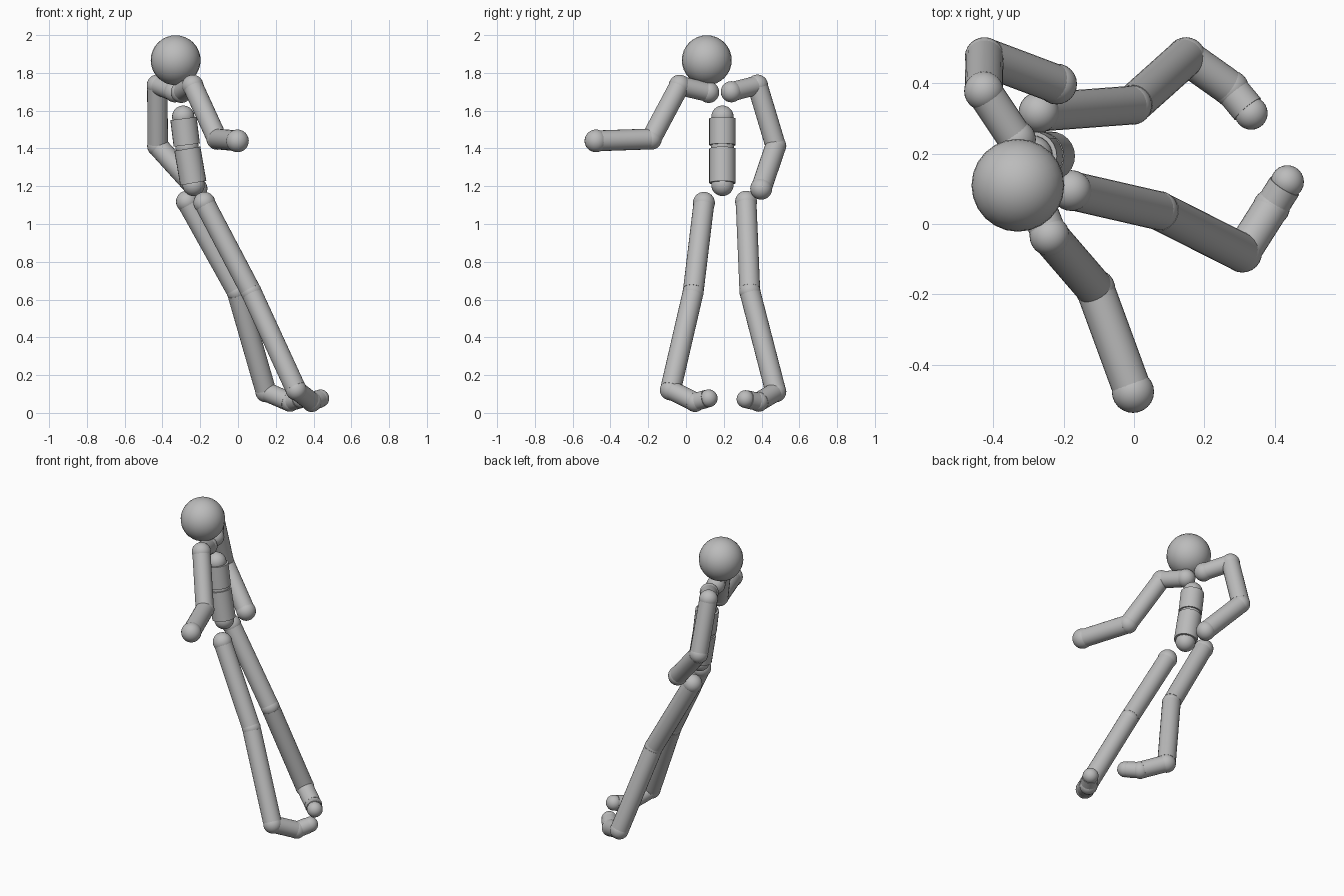
import bpy
from mathutils import Vector

if "Cube" in bpy.data.objects:
    bpy.data.objects.remove(bpy.data.objects["Cube"])

grey = bpy.data.materials.new("plain grey")
grey.diffuse_color = (0.5, 0.5, 0.5, 1)
grey.use_nodes = True
grey.node_tree.nodes["Principled BSDF"].inputs["Base Color"].default_value = grey.diffuse_color


def finish(name):
    ob = bpy.context.object
    ob.name = name
    ob.data.materials.append(grey)
    bpy.ops.object.shade_smooth_by_angle(angle=0.7)


def ball(name, p, r):
    bpy.ops.mesh.primitive_uv_sphere_add(segments=24, ring_count=16, radius=r, location=p)
    finish(name)


def rod(name, a, b, r, gap):
    # cylinder between two joints, stopping a little short of each
    a, b = Vector(a), Vector(b)
    d = b - a
    bpy.ops.mesh.primitive_cylinder_add(vertices=24, radius=r, depth=d.length - 2 * gap,
                                        location=(a + b) / 2)
    bpy.context.object.rotation_euler = d.to_track_quat('Z', 'Y').to_euler()
    finish(name)


def chain(side, joints, bones, gap=0.015):
    # joints: (name, position, ball radius); bones: (name, rod radius)
    for name, p, r in joints:
        ball(f"{side}_{name}", p, r)
    for (name, r), j, k in zip(bones, joints, joints[1:]):
        rod(f"{side}_{name}", j[1], k[1], r, gap)


# head
ball("head", (-0.33, 0.11, 1.867), 0.132)

# torso
chain("torso", [("chest_joint", (-0.29, 0.193, 1.568), 0.059),
                ("waist_joint", (-0.27, 0.193, 1.408), 0.062),
                ("pelvis_joint", (-0.235, 0.193, 1.207), 0.059)],
      [("upper_body", 0.07), ("lower_body", 0.07)], 0.01)

# arms
arm_bones = [("collar", 0.051), ("upper_arm", 0.054), ("forearm", 0.055)]
chain("right", [("collar_joint", (-0.30, 0.12, 1.697), 0.056),
                ("shoulder", (-0.24, -0.034, 1.733), 0.057),
                ("elbow", (-0.11, -0.185, 1.45), 0.057),
                ("hand", (-0.003, -0.477, 1.44), 0.06)], arm_bones)
chain("left", [("collar_joint", (-0.335, 0.24, 1.70), 0.056),
               ("shoulder", (-0.427, 0.378, 1.735), 0.056),
               ("elbow", (-0.425, 0.475, 1.413), 0.056),
               ("hand", (-0.22, 0.398, 1.187), 0.058)], arm_bones)

# legs
leg_bones = [("thigh", 0.055), ("shin", 0.055), ("foot", 0.051), ("toes", 0.048)]
chain("right", [("hip", (-0.178, 0.095, 1.112), 0.058),
                ("knee", (0.07, 0.038, 0.64), 0.056),
                ("ankle", (0.308, -0.082, 0.122), 0.056),
                ("foot_joint", (0.39, 0.047, 0.058), 0.053),
                ("toe_tip", (0.436, 0.12, 0.077), 0.047)], leg_bones)
chain("left", [("hip", (-0.27, 0.318, 1.118), 0.058),
               ("knee", (-0.005, 0.338, 0.643), 0.056),
               ("ankle", (0.148, 0.475, 0.112), 0.056),
               ("foot_joint", (0.275, 0.385, 0.058), 0.052),
               ("toe_tip", (0.333, 0.315, 0.073), 0.047)], leg_bones)
